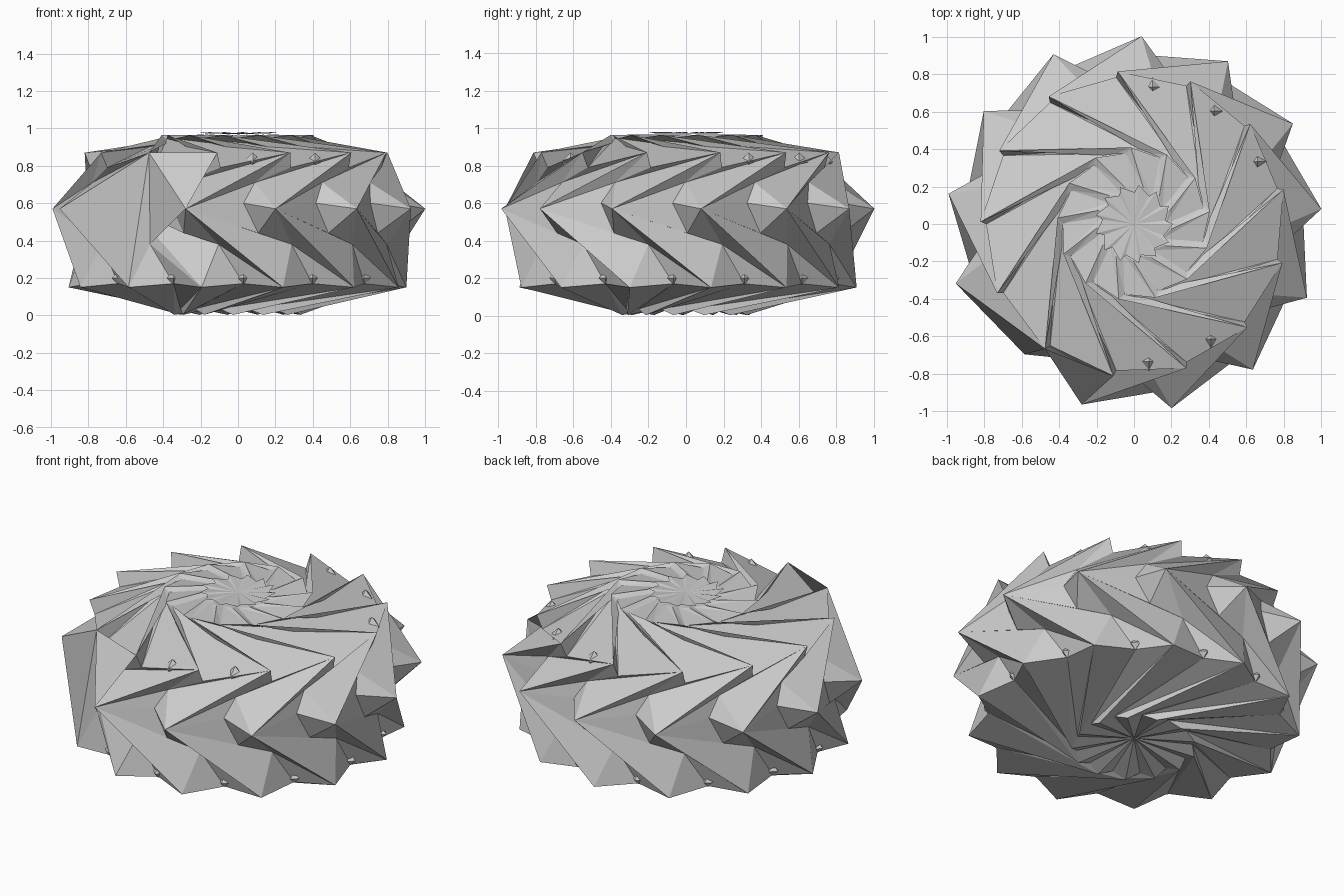
import bpy, bmesh
from math import cos, sin, radians
from mathutils import Vector

if "Cube" in bpy.data.objects:
    bpy.data.objects.remove(bpy.data.objects["Cube"])

N = 13                      # lobes around the body
STEP = 360 / N
START = 4.6


def polar(angle, r, z):
    a = radians(angle)
    return Vector((r * cos(a), r * sin(a), z))


def finish(name, bm):
    bmesh.ops.recalc_face_normals(bm, faces=bm.faces)
    me = bpy.data.meshes.new(name)
    bm.to_mesh(me)
    bm.free()
    ob = bpy.data.objects.new(name, me)
    bpy.context.collection.objects.link(ob)
    return ob


# One lobe: name -> (angle from mid tip, radius, height)
LOBE = {
    "U2": (-40, 0.20, 0.966), "W2": (-32, 0.17, 0.955),    # top centre
    "U": (-23, 0.41, 0.963), "W": (-19, 0.38, 0.945),      # top swirl
    "T": (36.1, 0.82, 0.87), "VT": (37, 0.79, 0.79),       # shoulder
    "M": (0, 1.005, 0.57),                                 # mid tip
    "V1": (22.6, 0.80, 0.71), "V2": (18.2, 0.84, 0.60),    # valley
    "V3": (23.6, 0.84, 0.44), "V4": (36.6, 0.82, 0.38),
    "B": (31.5, 0.91, 0.15), "VB": (46, 0.80, 0.17),       # bottom corner
    "D": (-16, 0.34, 0.003), "E": (-2, 0.32, 0.035),       # underside swirl
}
# Faces of a lobe; + marks a point of the next lobe
FACES = """T M V1|M V1 V2|M V2 V3|M V3 V4|M V4 B
T+ M+ V1|M+ V1 V2|M+ V2 V3|M+ V3 V4|M+ V4 B+
T V1 VT|V1 T+ VT|B V4 VB|V4 B+ VB
T VT U|VT W U|VT T+ W|T+ U+ W
U W U2|W W2 U2|W U+ W2|U+ U2+ W2
B VB D|VB E D|VB B+ E|B+ D+ E"""

bm = bmesh.new()
lobes = []
for k in range(N):
    pts = {}
    for key, (a, r, z) in LOBE.items():
        if key == "M" and k == 8:       # worn lobe on the front left
            r = 0.82
        pts[key] = bm.verts.new(polar(START + k * STEP + a, r, z))
    lobes.append(pts)
top = bm.verts.new((0, 0, 0.955))
under = bm.verts.new((0, 0, 0.07))
for k in range(N):
    here, nxt = lobes[k], lobes[(k + 1) % N]
    for tri in FACES.replace("\n", "|").split("|"):
        bm.faces.new([nxt[p[:-1]] if p.endswith("+") else here[p] for p in tri.split()])
    bm.faces.new((here["U2"], here["W2"], top))
    bm.faces.new((here["W2"], nxt["U2"], top))
    bm.faces.new((here["D"], here["E"], under))
    bm.faces.new((here["E"], nxt["D"], under))
patch = [[lobes[k][p].co.copy() for k, p in tri] for tri in (
    ((7, "M"), (7, "T"), (7, "B")),
    ((7, "T"), (9, "M"), (7, "V4")),
    ((7, "T"), (7, "V4"), (7, "B")),
    ((7, "T"), (8, "T"), (9, "M")))]
finish("twisted_body", bm)

# Flat facets covering the worn lobe
bm = bmesh.new()
for tri in patch:
    bm.faces.new([bm.verts.new(p) for p in tri])
finish("worn_facets", bm)


# Small crystals in the lower valleys and on a few shoulders
def crystal(bm, pos, size):
    for end in (1, -1):
        ret = bmesh.ops.create_cone(bm, segments=4, radius1=size, radius2=0, depth=size)
        for v in ret["verts"]:
            v.co = pos + Vector((v.co.x, v.co.y, end * (v.co.z + size / 2)))


bm = bmesh.new()
for k in range(N):
    a = START + k * STEP
    crystal(bm, polar(a + 46, 0.80, 0.20), 0.035)
    if k in (0, 1, 8, 9, 12):
        crystal(bm, polar(a + 50, 0.74, 0.82), 0.05)
finish("valley_crystals", bm)

# Rosette of pointed petals at the top centre
bm = bmesh.new()
hub = bm.verts.new((0, 0, 0.97))
ring = []
for k in range(N):
    a = k * STEP
    ring += [bm.verts.new(polar(a, 0.21, 0.98)), bm.verts.new(polar(a + 6, 0.17, 0.972))]
for i in range(2 * N):
    bm.faces.new((ring[i], ring[(i + 1) % (2 * N)], hub))
finish("top_rosette", bm)
